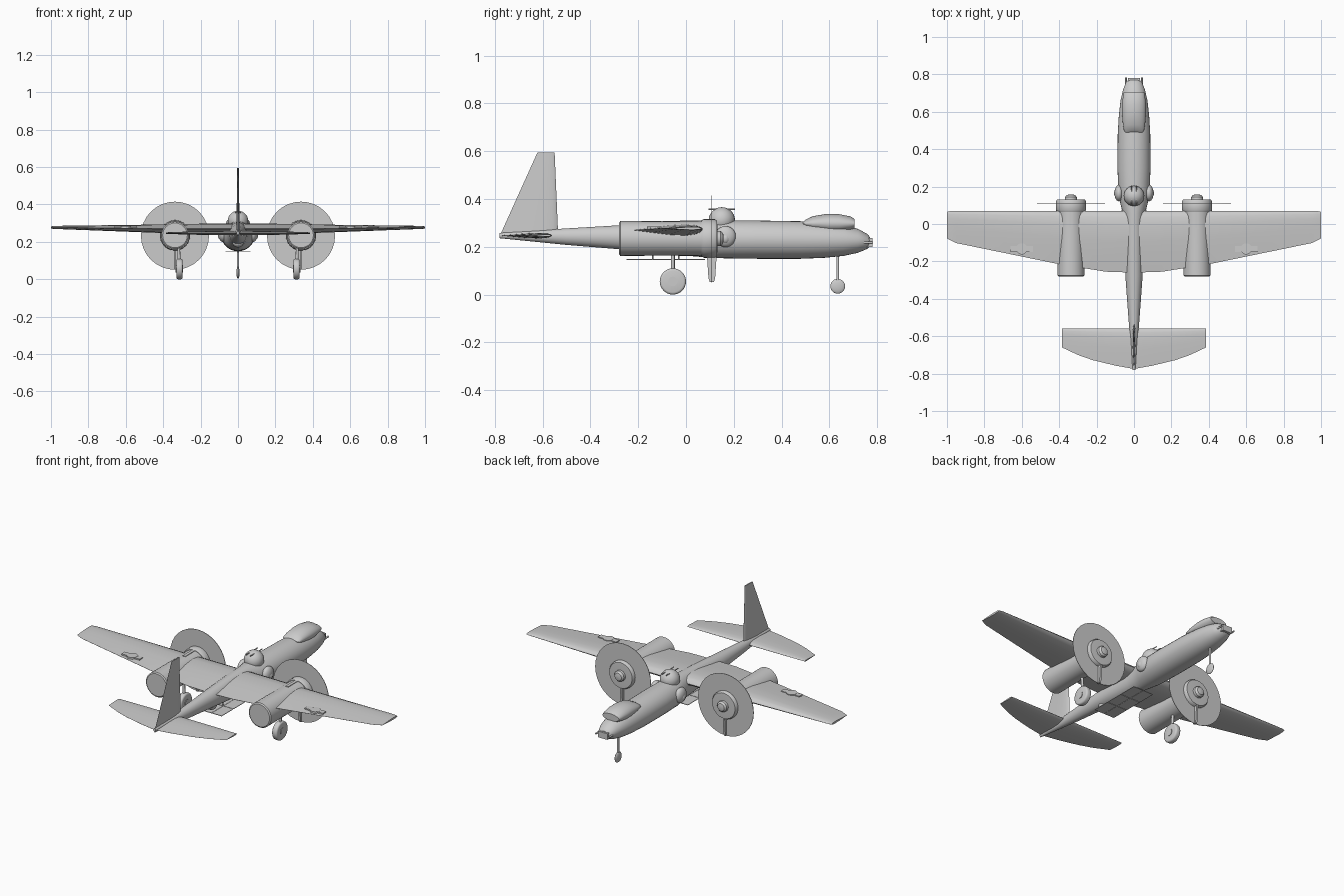
import bpy, bmesh, math
from mathutils import Matrix, Vector

if "Cube" in bpy.data.objects:
    bpy.data.objects.remove(bpy.data.objects["Cube"])

SMOOTH = math.radians(35)


def finish(name, bm, smooth=True):
    bmesh.ops.recalc_face_normals(bm, faces=bm.faces)
    me = bpy.data.meshes.new(name)
    bm.to_mesh(me)
    bm.free()
    ob = bpy.data.objects.new(name, me)
    bpy.context.collection.objects.link(ob)
    if smooth:
        bpy.ops.object.select_all(action='DESELECT')
        ob.select_set(True)
        bpy.context.view_layer.objects.active = ob
        bpy.ops.object.shade_smooth_by_angle(angle=SMOOTH)
    return ob


def loft(name, rings):
    bm = bmesh.new()
    vs = [[bm.verts.new(p) for p in r] for r in rings]
    n = len(vs[0])
    for a, b in zip(vs, vs[1:]):
        for i in range(n):
            bm.faces.new((a[i], a[(i + 1) % n], b[(i + 1) % n], b[i]))
    bm.faces.new(vs[0])
    bm.faces.new(vs[-1])
    return finish(name, bm)


def oval(x, y, z, rx, rz, n=32):
    return [(x + rx * math.cos(2 * math.pi * i / n), y,
             z + rz * math.sin(2 * math.pi * i / n)) for i in range(n)]


def lathe_y(name, x, z, profile):
    return loft(name, [oval(x, y, z, r, r) for y, r in profile])


def box(name, loc, size):
    bm = bmesh.new()
    bmesh.ops.create_cube(bm, size=1, matrix=Matrix.Translation(loc) @ Matrix.Diagonal((*size, 1)))
    return finish(name, bm, False)


def ball(name, loc, radii):
    bm = bmesh.new()
    bmesh.ops.create_uvsphere(bm, u_segments=24, v_segments=14, radius=1,
                              matrix=Matrix.Translation(loc) @ Matrix.Diagonal((*radii, 1)))
    return finish(name, bm)


def rod(name, a, b, r, n=12):
    a, b = Vector(a), Vector(b)
    d = b - a
    m = Matrix.Translation((a + b) / 2) @ d.to_track_quat('Z', 'Y').to_matrix().to_4x4()
    bm = bmesh.new()
    bmesh.ops.create_cone(bm, cap_ends=True, segments=n, radius1=r, radius2=r,
                          depth=d.length, matrix=m)
    return finish(name, bm)


# airfoil shape: (fraction of chord from leading edge, upper, lower)
FOIL = [(0, 0, 0), (.03, .5, -.4), (.1, .85, -.75), (.25, 1, -1),
        (.5, .8, -.85), (.75, .42, -.45), (1, .03, -.03)]


def foil(x, le, te, z, half):
    up = [(x, le + (te - le) * f, z + half * u) for f, u, l in FOIL]
    lo = [(x, le + (te - le) * f, z + half * l) for f, u, l in FOIL[:0:-1]]
    return up + lo


def surface(name, stations):
    left = [(-x, *r) for x, *r in stations[:0:-1]]
    return loft(name, [foil(*s) for s in left + stations])


# fuselage: y, half width, bottom z, top z
body = [(-.78, .007, .236, .258), (-.5, .03, .208, .277), (-.28, .046, .19, .29),
        (-.1, .052, .172, .304), (0, .056, .163, .308), (.06, .06, .158, .31),
        (.11, .073, .154, .31), (.16, .084, .152, .31), (.3, .088, .15, .31),
        (.48, .087, .15, .307), (.58, .081, .154, .3), (.66, .072, .162, .29),
        (.72, .058, .175, .275), (.76, .042, .192, .253), (.77, .03, .202, .24)]
loft("fuselage", [oval(0, y, (a + b) / 2, w, (b - a) / 2) for y, w, a, b in body])

# canopy
cab = [(.49, .046, .006), (.5, .054, .016), (.53, .059, .031), (.59, .064, .041),
       (.64, .064, .04), (.69, .058, .03), (.705, .054, .02)]
loft("canopy", [oval(0, y, .297, w, h) for y, w, h in cab])

# nose gun station
box("nose_gun_block", (0, .763, .218), (.062, .036, .036))
for s in (-1, 1):
    rod("nose_gun", (s * .043, .72, .218), (s * .043, .783, .218), .005)

# wings and tail surfaces
surface("wing", [(0, .07, -.26, .269, .03), (.15, .07, -.255, .27, .028),
                 (.4, .07, -.215, .27, .023), (.95, .07, -.102, .277, .009),
                 (.98, .07, -.088, .277, .008), (1, .065, -.078, .277, .006)])
surface("tailplane", [(0, -.56, -.775, .247, .012), (.1, -.56, -.757, .247, .011),
                      (.22, -.56, -.728, .247, .009), (.3, -.56, -.7, .247, .007),
                      (.385, -.56, -.66, .247, .004)])


def fin_ring(le, te, z, half):
    return [(y - z, w, z) for w, y, z in
            [(w, y + z, z) for _, y, w in
             [(p[0], p[1], p[2]) for p in foil(0, le, te, 0, half)]]]


fin = []
for le, te, z, half in ((-.535, -.78, .245, .009), (-.55, -.622, .595, .004)):
    fin.append([(p[2], p[1], z) for p in foil(0, le, te, 0, half)])
loft("tail_fin", fin)

# dorsal turret with guns, ventral turret
ball("dorsal_turret", (0, .15, .312), (.055, .055, .054))
for s in (-1, 1):
    rod("dorsal_gun", (s * .014, .095, .357), (s * .014, .205, .357), .003)
ball("ventral_turret", (0, -.25, .196), (.03, .03, .026))

# bomb bay doors: a panelled plate below the belly
for s in (-1, 1):
    for i in range(3):
        box("bay_door_panel", (s * .034, -.195 + i * .11, .147), (.066, .107, .003))
rod("bay_door_hinge", (0, -.24, .147), (0, .07, .147), .003)
for y in (-.14, -.03):
    rod("bay_door_post", (0, y, .147), (0, y, .19), .003)

# mirrored parts: engines, propellers, gear, blisters, markings
for s in (-1, 1):
    ex, ez = s * .337, .235
    lathe_y("nacelle", ex, ez, [(-.28, .066), (-.275, .073), (-.1, .072), (.07, .073)])
    lathe_y("cowling", ex, ez, [(.065, .076), (.075, .081), (.12, .081), (.13, .075), (.131, .055)])
    lathe_y("spinner", ex, ez, [(.12, .033), (.145, .031), (.155, .022), (.158, .008)])
    lathe_y("propeller_disc", ex, ez - .002, [(.106, .182), (.109, .182)])
    box("intake_duct", (ex, .025, .3), (.018, .1, .02))
    # lower propeller blade
    loft("propeller_blade", [[(ex + a * .006, .108 + b * w, z) for a, b in
                              ((-1, -1), (1, -1), (1, 1), (-1, 1))]
                             for z, w in ((.052, .009), (.07, .014), (.16, .02))])
    # main gear
    wx = s * .313
    rod("main_strut", (wx, -.055, .055), (s * .318, -.055, .18), .008)
    bm = bmesh.new()
    bmesh.ops.create_cone(bm, cap_ends=True, segments=32, radius1=.055, radius2=.055, depth=.034,
                          matrix=Matrix.Translation((wx, -.055, .055)) @ Matrix.Rotation(math.pi / 2, 4, 'Y'))
    rim = [e for e in bm.edges if abs(e.verts[0].co.x - e.verts[1].co.x) < 1e-5]
    bmesh.ops.bevel(bm, geom=rim, offset=.01, segments=3, affect='EDGES', profile=.5)
    finish("main_wheel", bm)
    rod("main_hub", (wx - .02, -.055, .055), (wx + .02, -.055, .055), .02, 20)
    # side blister and its window
    ball("side_blister", (s * .08, .165, .243), (.025, .044, .044))
    ball("side_blister_port", (s * .088, .165, .235), (.02, .02, .024))
    # wing marking: plain disc and bar
    box("marking_bar", (s * .6, -.133, .28), (.12, .032, .008))
    rod("marking_disc", (s * .6, -.133, .275), (s * .6, -.133, .285), .03, 20)

# nose gear
rod("nose_strut", (0, .635, .035), (0, .635, .17), .006)
ball("nose_wheel", (0, .635, .035), (.009, .031, .031))
